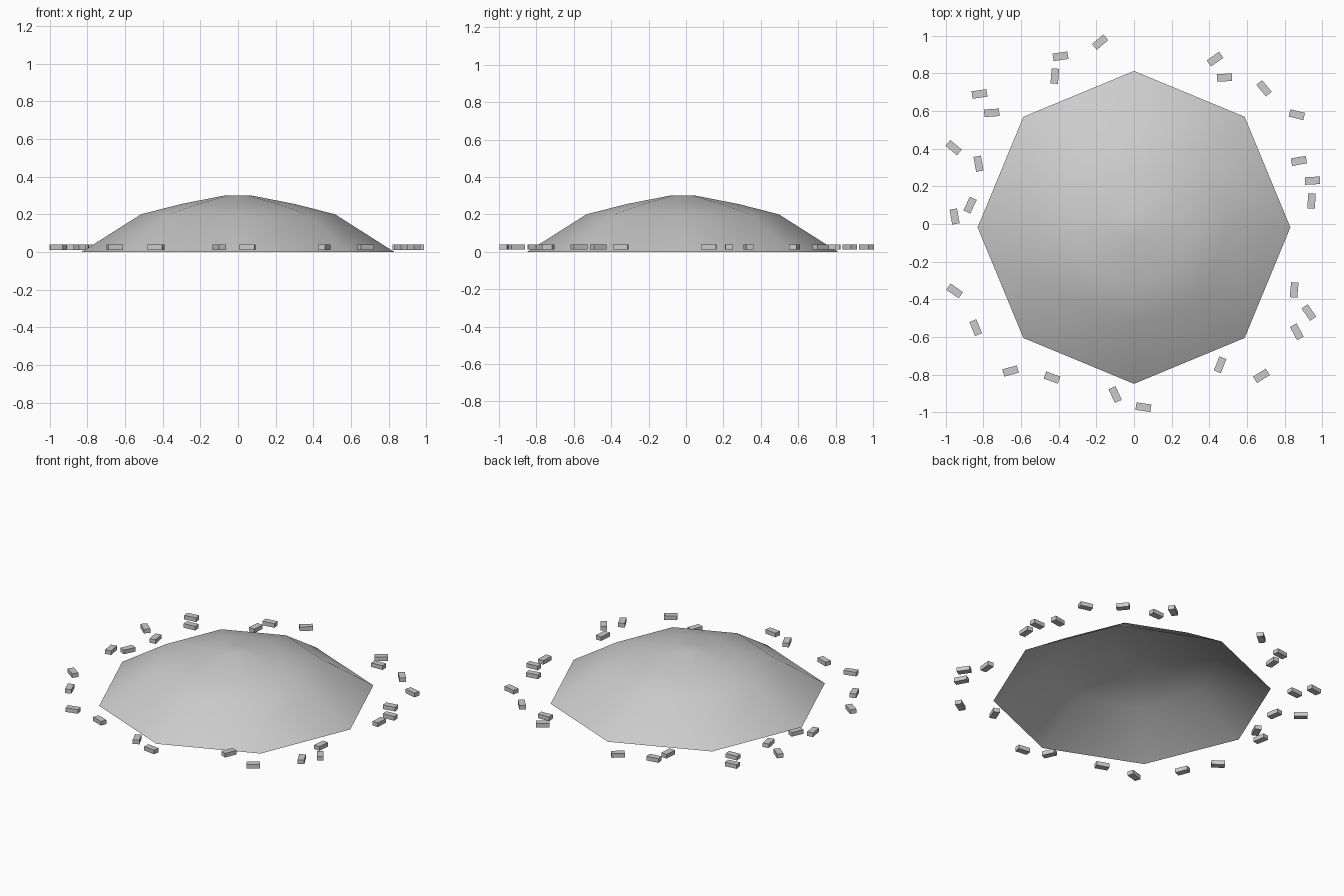
import bpy, bmesh, math
from mathutils import Matrix, Vector

cube = bpy.data.objects.get("Cube")
if cube:
    bpy.data.objects.remove(cube, do_unlink=True)

grey = bpy.data.materials.new("light grey")
grey.use_nodes = True
COLOUR = (0.6, 0.6, 0.6, 1)
grey.diffuse_color = COLOUR
grey.node_tree.nodes["Principled BSDF"].inputs["Base Color"].default_value = COLOUR


def add_object(name, bm):
    mesh = bpy.data.meshes.new(name)
    bm.to_mesh(mesh)
    bm.free()
    mesh.materials.append(grey)
    obj = bpy.data.objects.new(name, mesh)
    bpy.context.collection.objects.link(obj)
    return obj


# Mound: open eight-sided dome with a small flat top, smooth shaded
SIDES = 8
CENTRE_Y = -0.018
profile = [(0.83, 0.0), (0.515, 0.2), (0.30, 0.255), (0.07, 0.3)]
bm = bmesh.new()
rings = []
for r, z in profile:
    angles = [math.tau * i / SIDES for i in range(SIDES)]
    rings.append([bm.verts.new((r * math.cos(a), CENTRE_Y + r * math.sin(a), z)) for a in angles])
for low, high in zip(rings, rings[1:]):
    for i in range(SIDES):
        j = (i + 1) % SIDES
        bm.faces.new((low[i], low[j], high[j], high[i]))
bm.faces.new(rings[-1])
for face in bm.faces:
    face.smooth = True
add_object("mound", bm)

# Loose blocks scattered round the mound: x, y, turn in degrees
blocks = [
    (-0.18, 0.965, 40), (-0.39, 0.89, 8), (-0.42, 0.785, 85),
    (-0.82, 0.69, 8), (-0.755, 0.59, 4), (-0.957, 0.405, -40),
    (-0.825, 0.32, -80), (-0.87, 0.10, 65), (-0.952, 0.04, -80),
    (-0.952, -0.355, -35), (-0.84, -0.55, -68), (-0.655, -0.78, 15),
    (-0.435, -0.815, -20), (-0.10, -0.905, -65), (0.05, -0.972, -8),
    (0.457, -0.747, 68), (0.676, -0.806, 32), (0.864, -0.572, -62),
    (0.928, -0.47, -55), (0.85, -0.35, 85), (0.942, 0.122, 87),
    (0.947, 0.23, 3), (0.875, 0.335, 10), (0.864, 0.58, -14),
    (0.69, 0.72, -50), (0.48, 0.777, 3), (0.43, 0.875, 35),
]
for n, (x, y, turn) in enumerate(blocks, 1):
    bm = bmesh.new()
    bmesh.ops.create_cube(bm, size=1, matrix=Matrix.Diagonal((0.08, 0.04, 0.027, 1)))
    obj = add_object(f"block_{n:02d}", bm)
    obj.location = Vector((x, y, 0.025))
    obj.rotation_euler.z = math.radians(turn)
